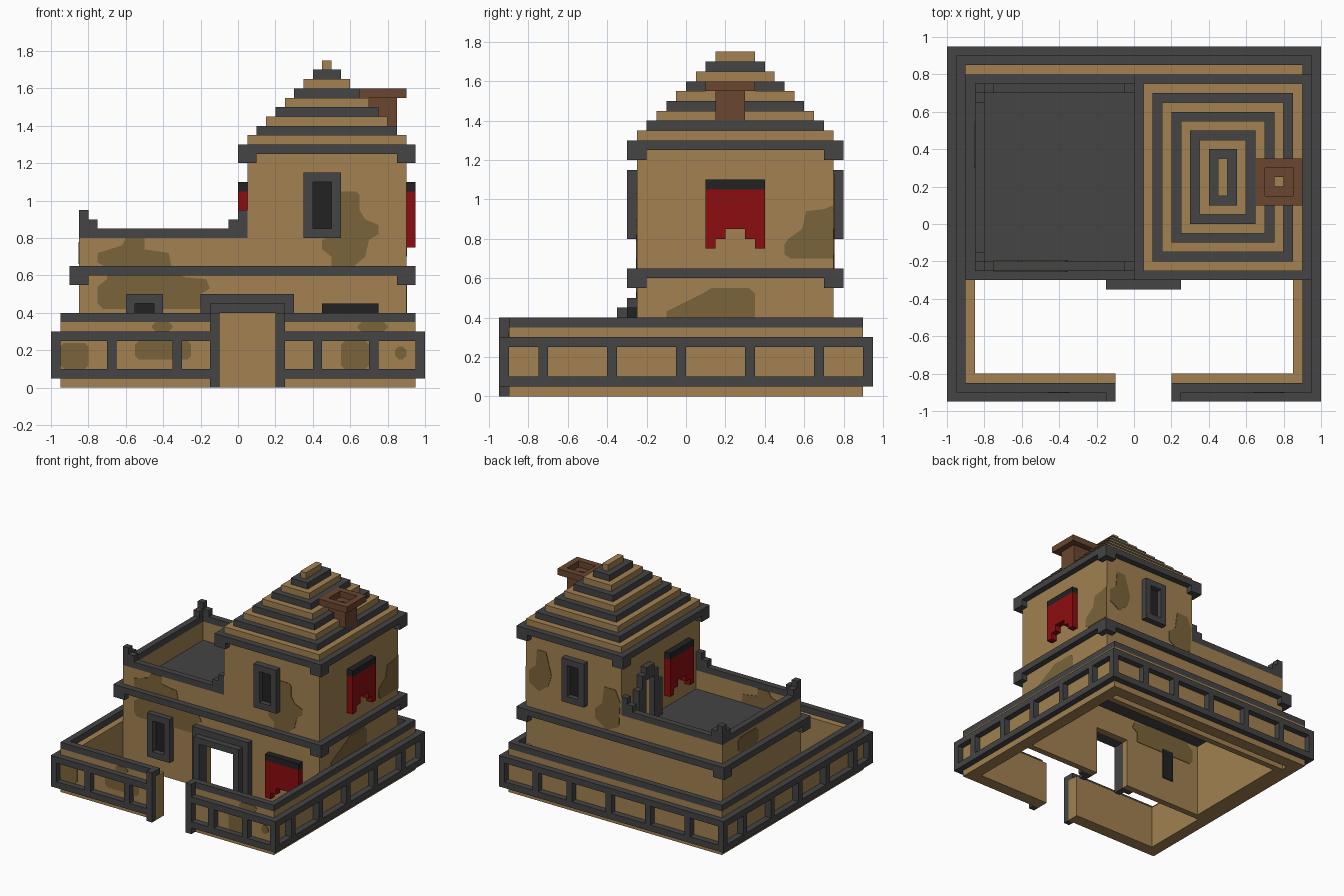
import bpy, bmesh
from mathutils import Vector

if "Cube" in bpy.data.objects:
    bpy.data.objects.remove(bpy.data.objects["Cube"], do_unlink=True)


def material(name, rgb):
    m = bpy.data.materials.new(name)
    m.use_nodes = True
    m.diffuse_color = (*rgb, 1)
    m.node_tree.nodes["Principled BSDF"].inputs["Base Color"].default_value = (*rgb, 1)
    return m


TAN = material("sandstone", (0.36, 0.221, 0.082))
STAIN = material("stained_sandstone", (0.195, 0.127, 0.042))
GREY = material("dark_stone", (0.058, 0.058, 0.058))
BLACK = material("black", (0.016, 0.016, 0.016))
RED = material("red_cloth", (0.262, 0.004, 0.005))
BROWN = material("brown_brick", (0.147, 0.061, 0.03))


def finish(name, bm, mat):
    bmesh.ops.recalc_face_normals(bm, faces=bm.faces)
    me = bpy.data.meshes.new(name)
    bm.to_mesh(me)
    bm.free()
    me.materials.append(mat)
    ob = bpy.data.objects.new(name, me)
    bpy.context.collection.objects.link(ob)
    return ob


def boxes(name, mat, items):
    """One object from boxes given as (x0, x1, y0, y1, z0, z1)."""
    bm = bmesh.new()
    for x0, x1, y0, y1, z0, z1 in items:
        vs = bmesh.ops.create_cube(bm, size=1)["verts"]
        for v in vs:
            v.co = Vector(((x0 + x1) / 2 + v.co.x * (x1 - x0),
                           (y0 + y1) / 2 + v.co.y * (y1 - y0),
                           (z0 + z1) / 2 + v.co.z * (z1 - z0)))
    return finish(name, bm, mat)


def ring(x0, x1, y0, y1, z0, z1, t=0.05):
    """Four walls of thickness t inside a rectangle."""
    return [(x0, x0 + t, y0, y1, z0, z1), (x1 - t, x1, y0, y1, z0, z1),
            (x0 + t, x1 - t, y0, y0 + t, z0, z1), (x0 + t, x1 - t, y1 - t, y1, z0, z1)]


def stain(name, axis, at, out, pts):
    """Thin plate on a wall: axis is the wall normal, out its sign."""
    bm = bmesh.new()
    def place(a, z, d):
        return (d, a, z) if axis == "x" else (a, d, z)
    f = bm.faces.new([bm.verts.new(place(a, z, at)) for a, z in pts])
    ext = bmesh.ops.extrude_face_region(bm, geom=[f])["geom"]
    step = Vector((out * 0.004, 0, 0) if axis == "x" else (0, out * 0.004, 0))
    bmesh.ops.translate(bm, vec=step, verts=[g for g in ext if isinstance(g, bmesh.types.BMVert)])
    return finish(name, bm, STAIN)


def rect(a0, a1, z0, z1):
    """Rectangle with clipped corners."""
    c = 0.02
    return [(a0 + c, z0), (a1 - c, z0), (a1, z0 + c), (a1, z1 - c),
            (a1 - c, z1), (a0 + c, z1), (a0, z1 - c), (a0, z0 + c)]


def gated(y0, y1, z0, z1, x):
    """Two front runs on either side of the gate."""
    return [(-x, -0.1, y0, y1, z0, z1), (0.2, x, y0, y1, z0, z1)]


def closed_loop(x, y, t, z0, z1):
    """Yard loop open at the gate."""
    return gated(-y, -y + t, z0, z1, x) + [
        (-x, x, y - t, y, z0, z1),
        (-x, -x + t, -y, y, z0, z1), (x - t, x, -y, y, z0, z1)]


# Yard wall, coping, rails and posts
boxes("yard_wall", TAN, closed_loop(0.95, 0.9, 0.1, 0, 0.35))
boxes("yard_coping", GREY, closed_loop(0.95, 0.9, 0.05, 0.35, 0.4))
boxes("yard_rails", GREY, closed_loop(1, 0.95, 0.05, 0.05, 0.1) + closed_loop(1, 0.95, 0.05, 0.25, 0.3))
posts = [(x, x + 0.05, -0.95, -0.9, 0.1, 0.25) for x in (-1, -0.7, -0.35, 0.4, 0.7, 0.95)]
posts += [(x, x + 0.05, 0.9, 0.95, 0.1, 0.25) for x in (-1, -0.7, -0.35, 0, 0.35, 0.65, 0.95)]
for y in (-0.75, -0.4, -0.05, 0.3, 0.65):
    posts += [(x, x + 0.05, y, y + 0.05, 0.1, 0.25) for x in (-1, 0.95)]
boxes("yard_posts", GREY, posts)
boxes("gate_posts", GREY, [(x, x + 0.05, -0.95, -0.9, 0, 0.4) for x in (-0.15, 0.2)])

# Ground storey, open below and with a doorway
boxes("lower_walls", TAN, [
    (-0.85, -0.8, -0.25, 0.75, 0, 0.6), (0.85, 0.9, -0.25, 0.75, 0, 0.6),
    (-0.8, 0.85, 0.7, 0.75, 0, 0.6), (-0.8, -0.1, -0.25, -0.2, 0, 0.6),
    (0.2, 0.85, -0.25, -0.2, 0, 0.6), (-0.1, 0.2, -0.25, -0.2, 0.4, 0.6)])


# Projecting slabs with corner brackets
def slab(name, x0, x1, z):
    items = [(x0, x1, -0.3, 0.8, z, z + 0.05)]
    for x in (x0, x1 - 0.1):
        items += [(x, x + 0.1, y, y + 0.1, z - 0.05, z) for y in (-0.3, 0.7)]
    boxes(name, GREY, items)


slab("terrace_floor", -0.9, 0.95, 0.6)
slab("tower_eaves", 0, 0.95, 1.25)

# Main door surround in two steps
def surround(x0, x1, y0, y1, z, top):
    return [(x0, -0.1, y0, y1, 0, z), (0.2, x1, y0, y1, 0, z), (-0.1, 0.2, y0, y1, top, z)]


boxes("door_surround", GREY, surround(-0.2, 0.3, -0.3, -0.25, 0.5, 0.4)
      + surround(-0.15, 0.25, -0.35, -0.3, 0.45, 0.4))

# Terrace parapet
boxes("parapet", TAN, [(-0.85, -0.8, -0.25, 0.75, 0.65, 0.8),
                       (-0.8, 0.05, -0.25, -0.2, 0.65, 0.8), (-0.8, 0.05, 0.7, 0.75, 0.65, 0.8)])
cap = [(-0.85, -0.8, -0.25, 0.75, 0.8, 0.85)]
for y, inner in ((-0.25, -0.2), (0.7, 0.65)):
    cap += [(-0.8, 0.05, y, y + 0.05, 0.8, 0.85),
            (-0.85, -0.8, y, y + 0.05, 0.85, 0.95), (-0.8, -0.75, y, y + 0.05, 0.85, 0.9),
            (-0.85, -0.8, inner, inner + 0.05, 0.85, 0.9),
            (0, 0.05, y, y + 0.05, 0.85, 0.95), (-0.05, 0, y, y + 0.05, 0.85, 0.9)]
boxes("parapet_cap", GREY, cap)

# Tower with a terrace doorway
boxes("tower_walls", TAN, [
    (0.85, 0.9, -0.25, 0.75, 0.65, 1.25),
    (0.1, 0.85, -0.25, -0.2, 0.65, 1.25), (0.1, 0.85, 0.7, 0.75, 0.65, 1.25),
    (0.05, 0.1, -0.25, 0.4, 0.65, 1.25), (0.05, 0.1, 0.5, 0.75, 0.65, 1.25),
    (0.05, 0.1, 0.4, 0.5, 1.0, 1.25)])
boxes("terrace_door_arch", GREY, [
    (0, 0.05, 0.3, 0.35, 0.65, 0.95), (0, 0.05, 0.55, 0.6, 0.65, 0.95),
    (0, 0.05, 0.35, 0.4, 0.65, 1.05), (0, 0.05, 0.5, 0.55, 0.65, 1.05),
    (0, 0.05, 0.4, 0.5, 1.0, 1.1)])

# Stepped roof
for mat, name, start in ((TAN, "roof_light_steps", 0), (GREY, "roof_dark_steps", 1)):
    boxes(name, mat, [(0.05 + i * 0.05, 0.9 - i * 0.05, -0.25 + i * 0.05, 0.75 - i * 0.05,
                       1.3 + i * 0.05, 1.35 + i * 0.05) for i in range(start, 9, 2)])

# Chimney
boxes("chimney", BROWN, ring(0.7, 0.85, 0.15, 0.3, 1.35, 1.55) + ring(0.65, 0.9, 0.1, 0.35, 1.55, 1.6)
      + [(0.75, 0.8, 0.2, 0.25, 1.35, 1.45)])


# Windows: frame and dark pane
def window(name, x, z, wall, out):
    y0, y1 = sorted((wall, wall + out * 0.05))
    boxes(name + "_frame", GREY, [
        (x, x + 0.05, y0, y1, z, z + 0.35), (x + 0.15, x + 0.2, y0, y1, z, z + 0.35),
        (x + 0.05, x + 0.15, y0, y1, z, z + 0.05), (x + 0.05, x + 0.15, y0, y1, z + 0.3, z + 0.35)])
    p0, p1 = sorted((wall + out * 0.008, wall - out * 0.058))
    boxes(name + "_pane", BLACK, [(x + 0.05, x + 0.15, p0, p1, z + 0.05, z + 0.3)])


window("lower_window", -0.6, 0.15, -0.25, -1)
window("tower_front_window", 0.35, 0.8, -0.25, -1)
window("tower_back_window", 0.35, 0.8, 0.75, 1)


# Hanging banners with a notched hem
def banner(name, axis, d, a, z):
    def b(a0, a1, z0, z1):
        span, deep = (a + a0, a + a1), (d, d + 0.05)
        return (*((deep + span) if axis == "x" else (span + deep)), z + z0, z + z1)
    boxes(name + "_cloth", RED, [b(0, 0.05, 0, 0.3), b(0.05, 0.1, 0.05, 0.3), b(0.1, 0.2, 0.1, 0.3),
                                 b(0.2, 0.25, 0.05, 0.3), b(0.25, 0.3, 0, 0.3)])
    boxes(name + "_rod", BLACK, [b(0, 0.3, 0.3, 0.35)])


banner("side_banner", "x", 0.9, 0.1, 0.75)
banner("terrace_banner", "x", 0, -0.1, 0.75)
banner("front_banner", "y", -0.3, 0.45, 0.1)

# Weather stains
blot = [(-0.6, 0.8), (-0.5, 0.8), (-0.5, 0.74), (-0.37, 0.72), (-0.35, 0.62), (-0.28, 0.59),
        (-0.17, 0.58), (-0.15, 0.53), (-0.2, 0.5), (-0.2, 0.42), (-0.72, 0.42), (-0.75, 0.45),
        (-0.75, 0.54), (-0.7, 0.58), (-0.7, 0.64), (-0.75, 0.67), (-0.75, 0.72), (-0.62, 0.76)]
stain("stain_front_low", "y", -0.25, -1, blot)
stain("stain_front_inside", "y", -0.2, 1, blot)
stain("stain_front_tower", "y", -0.25, -1, [
    (0.54, 1.05), (0.63, 1.05), (0.65, 1.03), (0.65, 0.95), (0.68, 0.9), (0.75, 0.87), (0.75, 0.82),
    (0.7, 0.79), (0.68, 0.7), (0.62, 0.65), (0.5, 0.65), (0.5, 0.7), (0.45, 0.74), (0.45, 0.79), (0.54, 0.82)])
stain("stain_side_tower", "x", 0.9, 1, [
    (0.75, 0.97), (0.7, 0.95), (0.61, 0.94), (0.59, 0.85), (0.52, 0.8), (0.5, 0.77), (0.5, 0.72), (0.53, 0.7), (0.75, 0.7)])
stain("stain_side_low", "x", 0.9, 1, [
    (-0.1, 0.4), (-0.1, 0.43), (0, 0.48), (0.1, 0.53), (0.13, 0.55), (0.32, 0.55), (0.35, 0.52), (0.35, 0.4)])
stain("stain_back_corner", "y", 0.75, 1, [
    (0.72, 1.13), (0.8, 1.13), (0.81, 1.0), (0.87, 0.95), (0.87, 0.85), (0.78, 0.8), (0.7, 0.86), (0.67, 0.95)])
stain("stain_back_tower", "y", 0.75, 1, [
    (0.1, 0.99), (0.2, 0.99), (0.22, 0.85), (0.28, 0.8), (0.28, 0.72), (0.18, 0.65), (0.07, 0.7), (0.06, 0.9)])
stain("stain_left_low", "x", -0.85, -1, rect(0.3, 0.55, 0.66, 0.78))
for i, r in enumerate([(-0.95, -0.8, 0.1, 0.24), (-0.55, -0.25, 0.15, 0.25), (-0.46, -0.35, 0.3, 0.35),
                       (0.55, 0.7, 0.1, 0.25), (0.64, 0.8, 0.3, 0.35), (0.84, 0.9, 0.15, 0.22)]):
    stain("stain_yard_%d" % (i + 1), "y", -0.9, -1, rect(*r))
